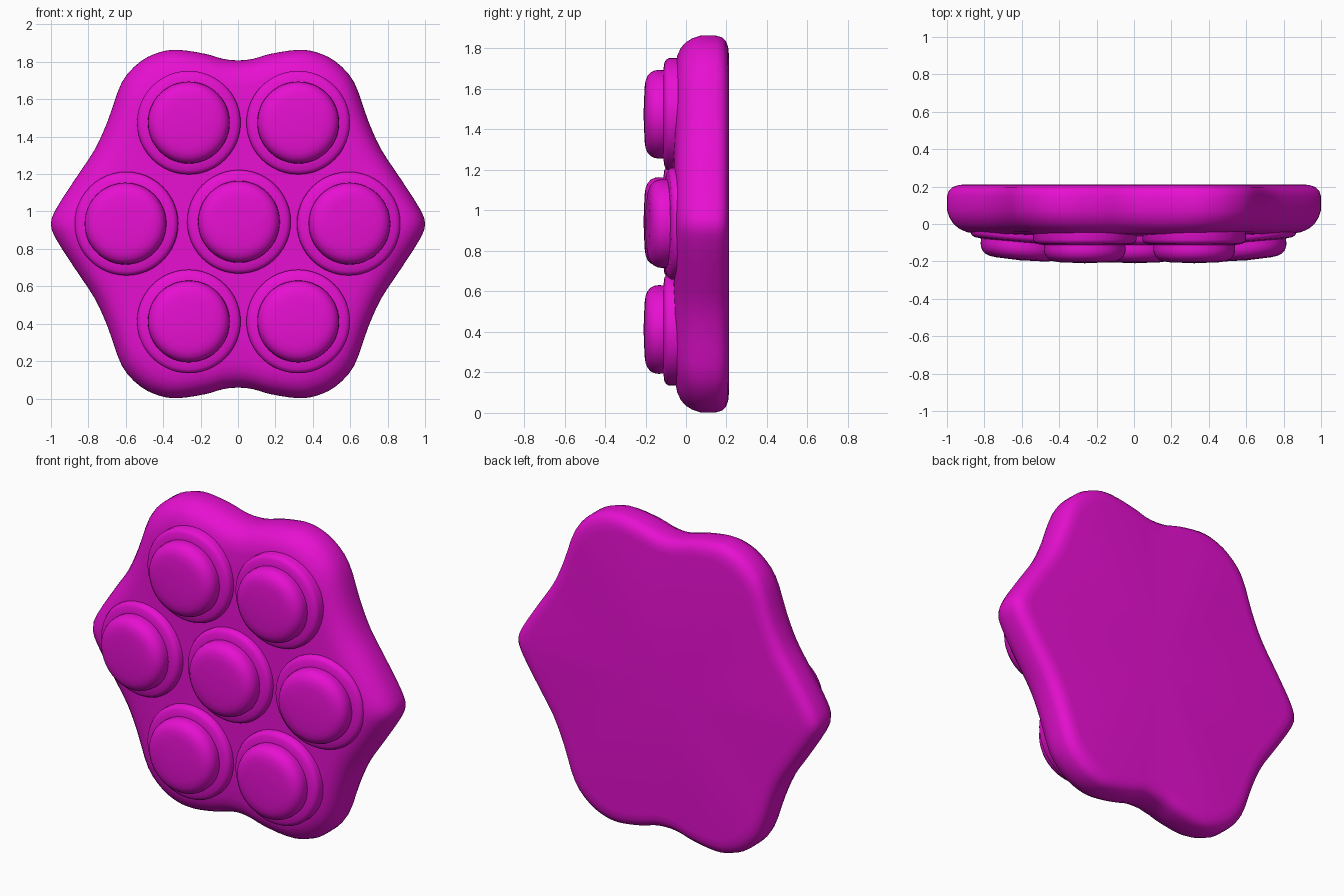
import bpy, bmesh, math
from mathutils import Vector

if "Cube" in bpy.data.objects:
    bpy.data.objects.remove(bpy.data.objects["Cube"])

ZC = 0.933
mat = bpy.data.materials.new("magenta")
mat.diffuse_color = (0.8, 0.005, 0.64, 1)
mat.use_nodes = True
mat.node_tree.nodes["Principled BSDF"].inputs["Base Color"].default_value = mat.diffuse_color


def loft(name, rings, cap_start=None, cap_end=None, angle=40):
    """Skin closed rings of points; fan-cap the ends."""
    bm = bmesh.new()
    rows = [[bm.verts.new(p) for p in r] for r in rings]
    n = len(rows[0])
    for a, b in zip(rows, rows[1:]):
        for i in range(n):
            j = (i + 1) % n
            bm.faces.new((a[i], a[j], b[j], b[i]))
    for row, tip in ((rows[0], cap_start), (rows[-1], cap_end)):
        c = bm.verts.new(tip)
        for i in range(n):
            bm.faces.new((row[i], row[(i + 1) % n], c))
    bmesh.ops.recalc_face_normals(bm, faces=bm.faces[:])
    me = bpy.data.meshes.new(name)
    bm.to_mesh(me)
    bm.free()
    me.materials.append(mat)
    ob = bpy.data.objects.new(name, me)
    bpy.context.collection.objects.link(ob)
    bpy.ops.object.select_all(action='DESELECT')
    ob.select_set(True)
    bpy.context.view_layer.objects.active = ob
    bpy.ops.object.shade_smooth_by_angle(angle=math.radians(angle))
    return ob


def catmull(pts, sub):
    """Smooth a closed 2D outline."""
    out, n = [], len(pts)
    for i in range(n):
        p0, p1, p2, p3 = (Vector(pts[(i + k) % n]) for k in (-1, 0, 1, 2))
        for s in range(sub):
            t = s / sub
            out.append(0.5 * (2 * p1 + (p2 - p0) * t + (2 * p0 - 5 * p1 + 4 * p2 - p3) * t * t
                              + (3 * p1 - p0 - 3 * p2 + p3) * t ** 3))
    return out


# Body: quarter outline mirrored into a six-lobed slab
quarter = [(1.0, 0), (.97, .085), (.87, .241), (.765, .4), (.695, .555), (.62, .76),
           (.522, .868), (.42, .918), (.32, .931), (.176, .91), (.08, .883), (0, .875)]
half = quarter + [(-x, z) for x, z in reversed(quarter[:-1])]
outline = catmull(half + [(x, -z) for x, z in reversed(half[1:-1])], 3)

# inset from the outline, depth
section = [(.10, .212), (.06, .208), (.03, .197), (.01, .178), (.001, .15), (0, .11), (.001, .07),
           (.013, .035), (.035, .0), (.065, -.025), (.105, -.043), (.16, -.053), (.3, -.06), (.6, -.066)]
loft("tray_body",
     [[(p.x * (1 - d), y, ZC + p.y * (1 - d)) for p in outline] for d, y in section],
     (0, .212, ZC), (0, -.068, ZC), 60)


def lathe(name, prof, loc, tilt, n=48):
    """Revolve (radius, depth) about the front-facing axis."""
    rings = [[(r * math.cos(2 * math.pi * i / n), y, r * math.sin(2 * math.pi * i / n))
              for i in range(n)] for r, y in prof]
    ob = loft(name, rings, (0, prof[0][1], 0), (0, prof[-1][1] - .003, 0), 40)
    ob.location = loc
    ob.rotation_euler = (0, 0, tilt)


# Seven buttons: a low rim disc and a rounded cap on each
rim = [(.277, -.02), (.277, -.085), (.270, -.098), (.255, -.107), (.217, -.112), (.1, -.114)]
cap = [(.217, -.09), (.219, -.135), (.216, -.155), (.207, -.174), (.19, -.19),
       (.165, -.200), (.13, -.205), (.07, -.207)]
buttons = [(-.263, 1.475, 0), (.322, 1.475, 0), (-.59, .935, -5), (.005, .945, 0),
           (.585, .935, 5), (-.263, .412, 0), (.322, .412, 0)]
for k, (x, z, deg) in enumerate(buttons, 1):
    loc = (x, .015 if deg else 0, z)
    lathe(f"button_rim_{k}", rim, loc, math.radians(deg))
    lathe(f"button_cap_{k}", cap, loc, math.radians(deg))
